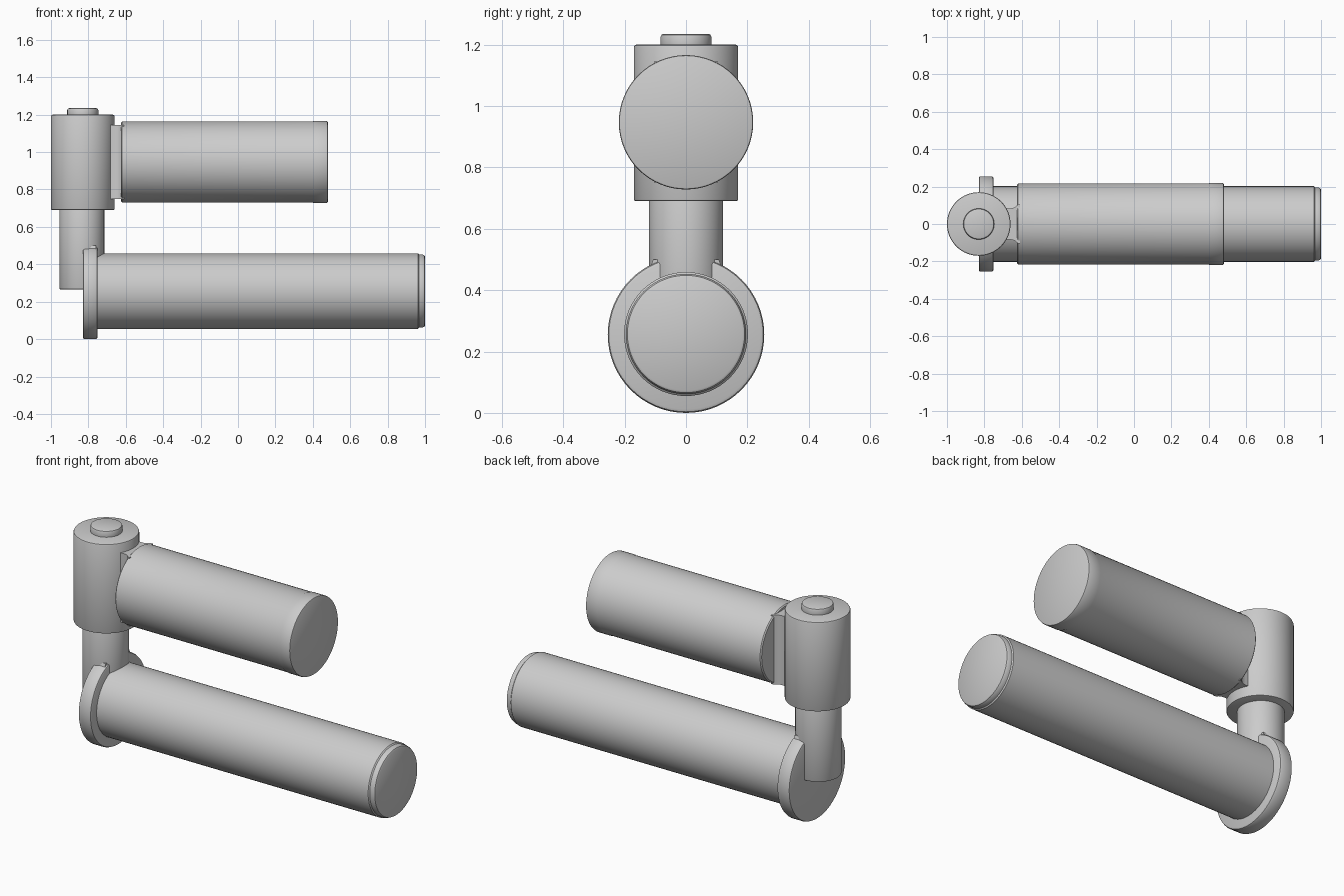
import bpy, bmesh, math
from mathutils import Matrix

if "Cube" in bpy.data.objects:
    bpy.data.objects.remove(bpy.data.objects["Cube"])


def finish(name, bm):
    bmesh.ops.recalc_face_normals(bm, faces=bm.faces)
    mesh = bpy.data.meshes.new(name)
    bm.to_mesh(mesh)
    bm.free()
    ob = bpy.data.objects.new(name, mesh)
    bpy.context.collection.objects.link(ob)
    bpy.ops.object.select_all(action='DESELECT')
    ob.select_set(True)
    bpy.context.view_layer.objects.active = ob
    bpy.ops.object.shade_smooth_by_angle(angle=math.radians(35))
    return ob


def lathe(name, profile, origin, along_x=False, sides=64):
    """Closed turned solid; profile is (distance along axis, radius)."""
    bm = bmesh.new()
    rings = []
    for d, r in profile:
        rings.append([bm.verts.new((r * math.cos(2 * math.pi * i / sides),
                                    r * math.sin(2 * math.pi * i / sides), d))
                      for i in range(sides)])
    for a, b in zip(rings, rings[1:]):
        for i in range(sides):
            j = (i + 1) % sides
            bm.faces.new((a[i], a[j], b[j], b[i]))
    bm.faces.new(rings[0])
    bm.faces.new(rings[-1])
    if along_x:
        bm.transform(Matrix.Rotation(math.pi / 2, 4, 'Y'))
    bm.transform(Matrix.Translation(origin))
    return finish(name, bm)


def rod(start, end, r, c0, c1):
    """Straight profile with rounded rims of size c0 and c1."""
    return [(start, r - c0), (start + c0 * .3, r - c0 * .3), (start + c0, r),
            (end - c1, r), (end - c1 * .3, r - c1 * .3), (end, r - c1)]


# Lower grip with its stepped, rounded tip
lathe("lower_grip", [(-.77, .202), (.962, .202), (.968, .196), (.985, .196),
                     (.996, .191), (1.0, .184)], (0, 0, .257), True)

# Round flange at the base of the lower grip
lathe("flange", rod(-.83, -.75, .255, .01, .012), (0, 0, .255), True)

# Upright post and the barrel turning on it
lathe("post", rod(.265, .75, .12, .008, .008), (-.835, 0, 0))
lathe("barrel", rod(.69, 1.2, .17, .006, .008), (-.83, 0, 0))
lathe("pin_cap", rod(1.18, 1.235, .083, .006, .01), (-.83, 0, 0))

# Upper grip with a slightly raised end band
lathe("upper_grip", [(-.625, .211), (-.619, .217), (.40, .217), (.405, .219),
                     (.472, .219), (.478, .217), (.48, .213)],
      (0, 0, .947), True)

# Flared neck between barrel and upper grip
half = [(-.80, .083), (-.665, .083), (-.648, .085), (-.634, .091),
        (-.626, .10), (-.61, .105)]
outline = half + [(x, -y) for x, y in reversed(half)]
bm = bmesh.new()
face = bm.faces.new([bm.verts.new((x, y, .75)) for x, y in outline])
top = bmesh.ops.extrude_face_region(bm, geom=[face])['geom']
bmesh.ops.translate(bm, vec=(0, 0, .395),
                    verts=[v for v in top if isinstance(v, bmesh.types.BMVert)])
finish("neck", bm)

# Small curved fillets where the post meets the flange rim
for side in (-1, 1):
    pts = [(.08, .44), (.135, .465), (.115, .478), (.107, .50), (.08, .50)]
    bm = bmesh.new()
    face = bm.faces.new([bm.verts.new((-.82, side * y, z)) for y, z in pts])
    ext = bmesh.ops.extrude_face_region(bm, geom=[face])['geom']
    bmesh.ops.translate(bm, vec=(.06, 0, 0),
                        verts=[v for v in ext if isinstance(v, bmesh.types.BMVert)])
    finish("flange_fillet_" + ("right" if side > 0 else "left"), bm)
